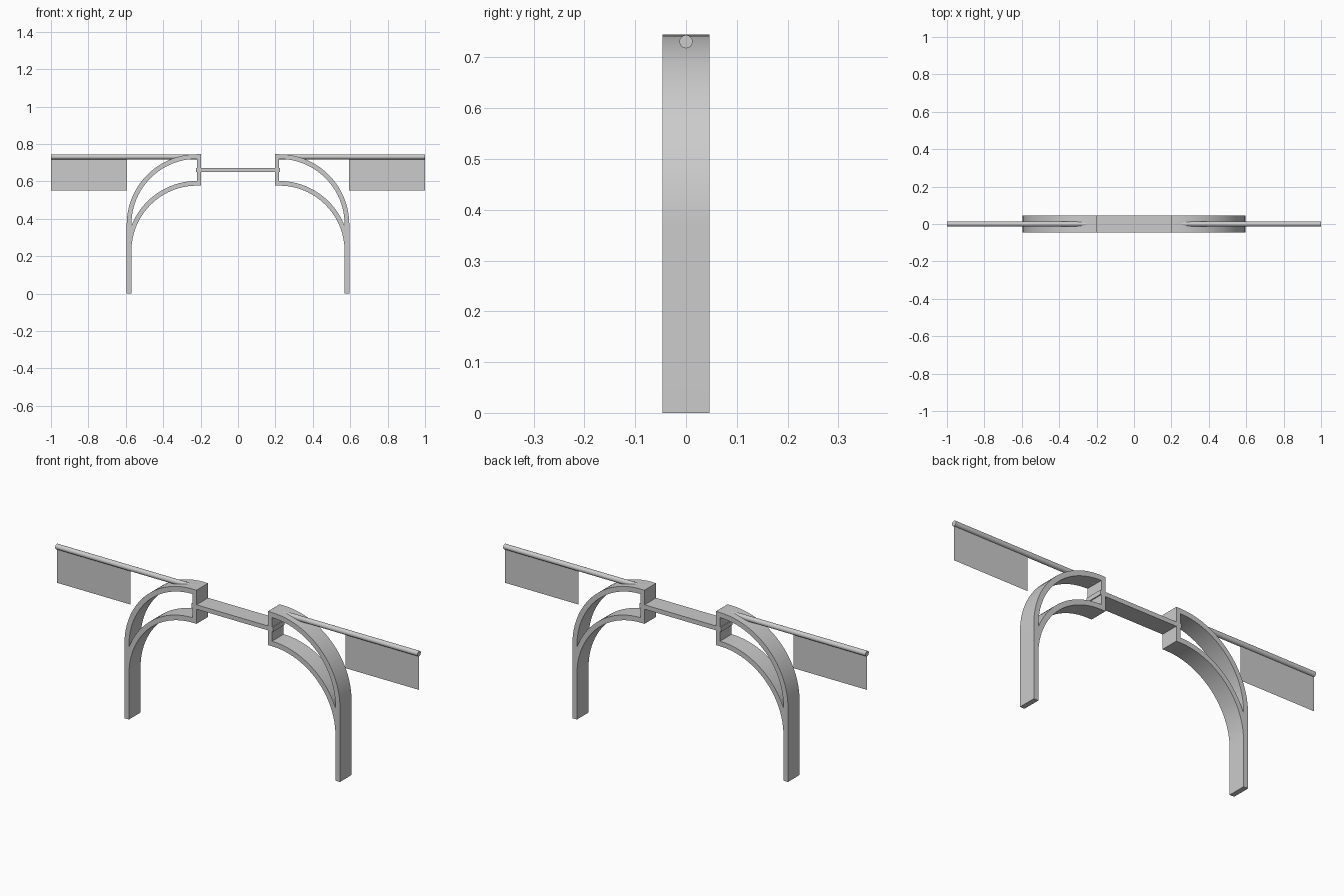
import bpy, math

if "Cube" in bpy.data.objects:
    bpy.data.objects.remove(bpy.data.objects["Cube"])

HALF_DEPTH = 0.046          # arches and bar run from -y to +y by this much
CX, R_OUT, R_IN = 0.22, 0.375, 0.35
UP_Z, LOW_Z = 0.37, 0.227   # arc centres of the upper and lower arch
POST_X, LEG_OUT, LEG_IN = 0.197, CX + R_OUT, CX + R_IN


def arc(cz, r, a0, a1, n=24):
    return [(CX + r * math.cos(a0 + (a1 - a0) * i / n),
             cz + r * math.sin(a0 + (a1 - a0) * i / n)) for i in range(n + 1)]


def activate(obj):
    bpy.ops.object.select_all(action='DESELECT')
    obj.select_set(True)
    bpy.context.view_layer.objects.active = obj


def plate(name, loops, half_depth):
    """Filled x-z outline (with holes), extruded along y."""
    cu = bpy.data.curves.new(name, 'CURVE')
    cu.dimensions = '2D'
    cu.fill_mode = 'BOTH'
    cu.extrude = half_depth
    for pts in loops:
        sp = cu.splines.new('POLY')
        sp.points.add(len(pts) - 1)
        for p, (x, z) in zip(sp.points, pts):
            p.co = (x, z, 0, 1)
        sp.use_cyclic_u = True
    obj = bpy.data.objects.new(name, cu)
    bpy.context.collection.objects.link(obj)
    obj.rotation_euler.x = math.pi / 2
    activate(obj)
    bpy.ops.object.convert(target='MESH')
    obj = bpy.context.object
    bpy.ops.object.transform_apply(rotation=True)
    # weld caps to sides so shading and normals are continuous
    bpy.ops.object.mode_set(mode='EDIT')
    bpy.ops.mesh.select_all(action='SELECT')
    bpy.ops.mesh.remove_doubles(threshold=0.0001)
    bpy.ops.mesh.normals_make_consistent(inside=False)
    bpy.ops.object.mode_set(mode='OBJECT')
    return obj


def mirror_x(obj):
    obj.modifiers.new("mirror", 'MIRROR').use_mirror_merge = False


# double arch with leg and inner post
H = math.pi / 2
outline = ([(LEG_IN, 0), (LEG_OUT, 0)] + arc(UP_Z, R_OUT, 0, H)
           + [(POST_X, UP_Z + R_OUT), (POST_X, LOW_Z + R_IN)]
           + arc(LOW_Z, R_IN, H, 0))
tip = math.acos(R_IN / R_OUT)
opening = arc(UP_Z, R_IN, H, 0) + arc(LOW_Z, R_OUT, tip, H)
arch = plate("arch_leg", [outline, opening], HALF_DEPTH)
activate(arch)
bpy.ops.object.shade_smooth_by_angle(angle=math.radians(30))
mirror_x(arch)

# bar joining the two arches
bpy.ops.mesh.primitive_cube_add(size=1, location=(0, 0, 0.661))
bar = bpy.context.object
bar.name = "cross_bar"
bar.scale = (0.45, 2 * HALF_DEPTH - 0.001, 0.022)
bpy.ops.object.transform_apply(location=True, scale=True)

# flag poles
x0, x1 = 0.21, 1.0
bpy.ops.mesh.primitive_cylinder_add(vertices=32, radius=0.013, depth=x1 - x0,
                                    location=((x0 + x1) / 2, 0, 0.731),
                                    rotation=(0, math.pi / 2, 0))
pole = bpy.context.object
pole.name = "flag_pole"
bpy.ops.object.transform_apply(location=True, rotation=True)
bpy.ops.object.shade_smooth_by_angle(angle=math.radians(30))
mirror_x(pole)

# hanging banners, single sheets
me = bpy.data.meshes.new("banner")
me.from_pydata([(0.593, 0, 0.55), (1, 0, 0.55), (1, 0, 0.725), (0.593, 0, 0.725)],
               [], [(0, 1, 2, 3)])
banner = bpy.data.objects.new("banner", me)
bpy.context.collection.objects.link(banner)
mirror_x(banner)
